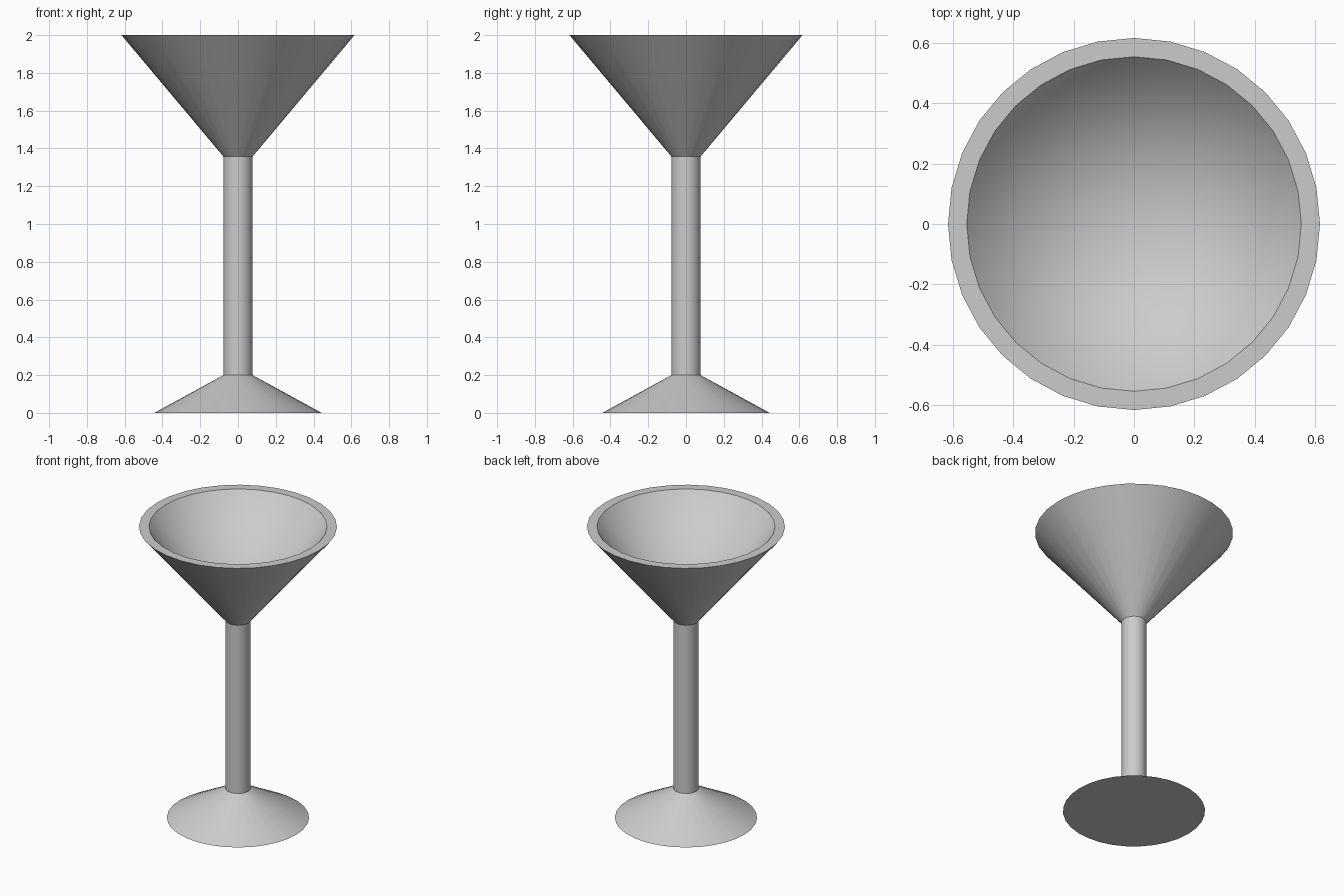
import bpy
import bmesh
import math

if "Cube" in bpy.data.objects:
    bpy.data.objects.remove(bpy.data.objects["Cube"])

SIDES = 32

# Half profile (radius, height): foot underside, foot, stem, bowl outside, rim, bowl inside
PROFILE = [
    (0.0, 0.0), (0.443, 0.0),
    (0.077, 0.20), (0.077, 1.357),
    (0.617, 2.0), (0.555, 2.0),
    (0.0, 1.357),
]


def lathe(name, profile, sides):
    """Revolve a half profile around z into one closed mesh."""
    bm = bmesh.new()
    verts = [bm.verts.new((r, 0, z)) for r, z in profile]
    edges = [bm.edges.new(pair) for pair in zip(verts, verts[1:])]
    bmesh.ops.spin(bm, geom=verts + edges, cent=(0, 0, 0), axis=(0, 0, 1),
                   angle=math.tau, steps=sides, use_duplicate=False)
    bmesh.ops.remove_doubles(bm, verts=bm.verts[:], dist=0.0005)
    bmesh.ops.recalc_face_normals(bm, faces=bm.faces[:])
    mesh = bpy.data.meshes.new(name)
    bm.to_mesh(mesh)
    bm.free()
    obj = bpy.data.objects.new(name, mesh)
    bpy.context.collection.objects.link(obj)
    return obj


# Stemmed glass: foot, stem and hollow bowl in one continuous surface
glass = lathe("cocktail_glass", PROFILE, SIDES)
bpy.context.view_layer.objects.active = glass
glass.select_set(True)
bpy.ops.object.shade_smooth_by_angle(angle=math.radians(30))
